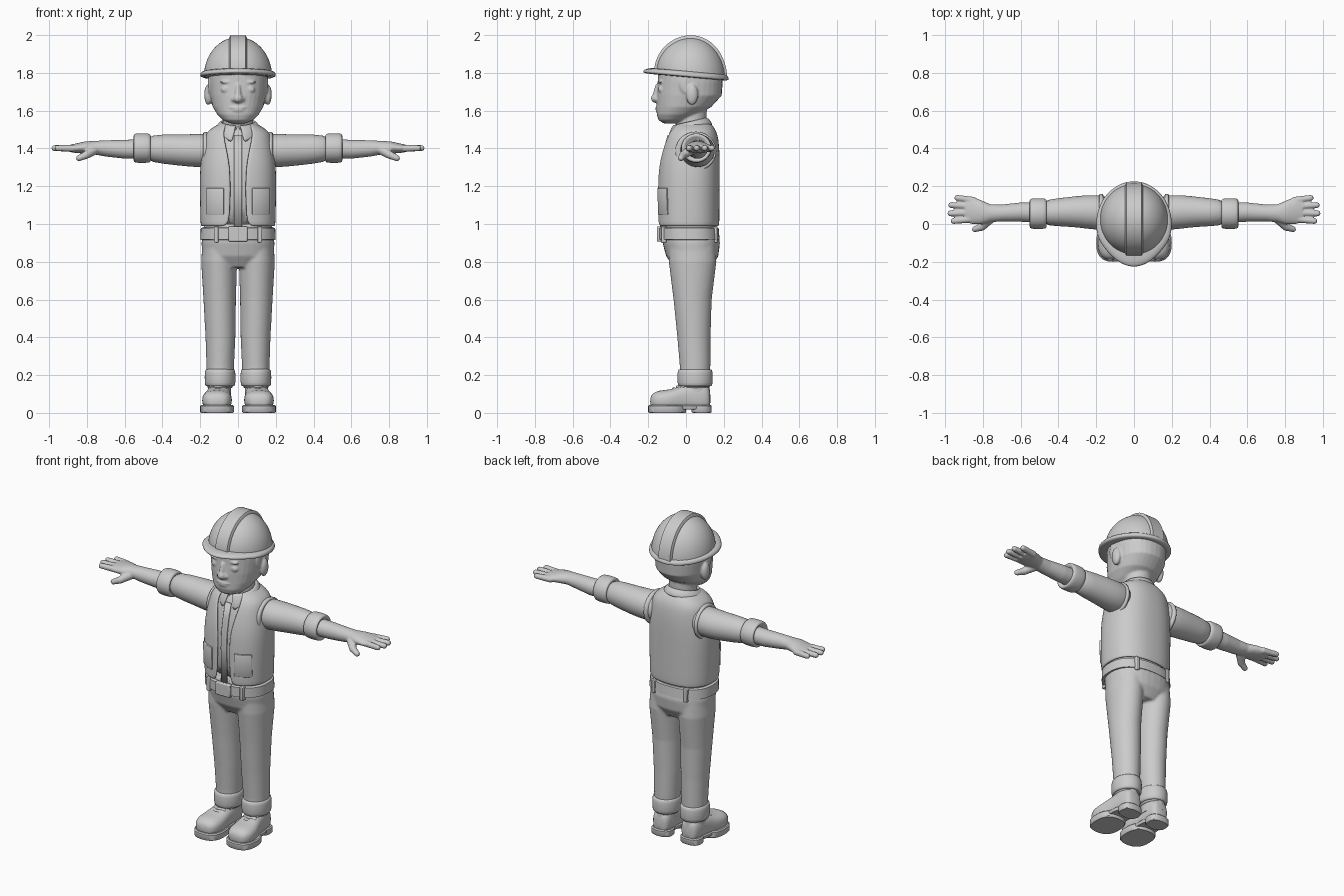
import bpy, bmesh
from math import sin, cos, pi, asin
from mathutils import Matrix, Vector

AXES = {'z': lambda u, v, w: (u, v, w), 'x': lambda u, v, w: (w, u, v), 'y': lambda u, v, w: (u, w, v)}


def loft(bm, rings, axis='z', n=32, p=2.0):
    """Skin (pos, c1, c2, r1, r2[, x0[, x1]]) superellipse rings; x0/x1 make an open sheet."""
    rows, is_open = [], len(rings[0]) > 5
    for r in rings:
        w, c1, c2, r1, r2 = r[:5]
        t = [asin(min(1, x / r1) ** (p / 2)) for x in r[5:]]
        t0 = t[0] if t else 0
        t1 = t[1] if len(t) > 1 else 2 * pi - t0
        row = []
        for i in range(n + is_open):
            a = t0 + (t1 - t0) * i / n
            s, c = sin(a), -cos(a)
            u = r1 * abs(s) ** (2 / p) * (1 if s > 0 else -1)
            v = r2 * abs(c) ** (2 / p) * (1 if c > 0 else -1)
            row.append(bm.verts.new(AXES[axis](c1 + u, c2 + v, w)))
        rows.append(row)
    for a, b in zip(rows, rows[1:]):
        for i in range(n):
            j = (i + 1) % len(a)
            bm.faces.new((a[i], a[j], b[j], b[i]))
    if not is_open:
        bm.faces.new(rows[0][::-1])
        bm.faces.new(rows[-1])
    return rows


def ball(bm, c, r):
    m = Matrix.Translation(c) @ Matrix.Diagonal((*r, 1))
    bmesh.ops.create_uvsphere(bm, u_segments=20, v_segments=12, radius=1, matrix=m)


def rod(bm, a, b, r1, r2):
    a, b = Vector(a), Vector(b)
    m = Matrix.Translation((a + b) / 2) @ (b - a).to_track_quat('Z', 'Y').to_matrix().to_4x4()
    bmesh.ops.create_cone(bm, cap_ends=True, segments=16, radius1=r1, radius2=r2, depth=(b - a).length, matrix=m)
    ball(bm, a, (r1,) * 3)
    ball(bm, b, (r2,) * 3)


def box(bm, c, s):
    bmesh.ops.create_cube(bm, size=1, matrix=Matrix.Translation(c) @ Matrix.Diagonal((*s, 1)))


def finish(bm, name, mirror=False, subsurf=0, voxel=0, thick=0, bevel=0):
    bmesh.ops.recalc_face_normals(bm, faces=bm.faces[:])
    me = bpy.data.meshes.new(name)
    bm.to_mesh(me)
    bm.free()
    me.shade_smooth()
    ob = bpy.data.objects.new(name, me)
    bpy.context.collection.objects.link(ob)
    if not subsurf and not voxel:
        me.set_sharp_from_angle(angle=0.7)
    if thick:
        m = ob.modifiers.new('Solidify', 'SOLIDIFY')
        m.thickness, m.offset = thick, 0
    if bevel:
        m = ob.modifiers.new('Bevel', 'BEVEL')
        m.width, m.segments = bevel, 2
    if subsurf:
        m = ob.modifiers.new('Subsurf', 'SUBSURF')
        m.levels = m.render_levels = subsurf
    if voxel:
        m = ob.modifiers.new('Remesh', 'REMESH')
        m.mode, m.voxel_size, m.use_smooth_shade = 'VOXEL', voxel, True
        m = ob.modifiers.new('Smooth', 'SMOOTH')
        m.factor, m.iterations = 0.5, 3
    if mirror:
        ob.modifiers.new('Mirror', 'MIRROR')
    return ob


# Head: skull, neck, ears and face fused together
bm = bmesh.new()
loft(bm, [(1.533, 0, -.085, .04, .035), (1.55, 0, -.07, .08, .075), (1.58, 0, -.045, .11, .11),
          (1.62, 0, -.01, .134, .144), (1.68, 0, .017, .149, .172), (1.75, 0, .022, .155, .172),
          (1.82, 0, .022, .155, .17), (1.9, 0, .022, .12, .13)], p=2.2)
loft(bm, [(1.44, 0, .03, .085, .08), (1.55, 0, .03, .08, .08), (1.65, 0, .03, .08, .08)])
ball(bm, (0, -.16, 1.665), (.026, .026, .024))
rod(bm, (0, -.15, 1.73), (0, -.162, 1.67), .013, .018)
ball(bm, (0, -.15, 1.617), (.045, .012, .007))
ball(bm, (0, -.148, 1.603), (.035, .014, .008))
for s in (-1, 1):
    ball(bm, (s * .157, .032, 1.685), (.022, .032, .055))
    ball(bm, (s * .022, -.153, 1.66), (.015, .015, .013))
    ball(bm, (s * .06, -.135, 1.713), (.03, .012, .018))
    ball(bm, (s * .062, -.136, 1.752), (.036, .012, .008))
    ball(bm, (s * .15, -.005, 1.74), (.01, .03, .05))
finish(bm, 'head', voxel=.006)


# Hard hat: dome, centre ridge and brim, all tipped down to the rear
def tip(bm):
    for v in bm.verts:
        v.co.z -= .09 * v.co.y * max(0, min(1, (2 - v.co.z) / .2))


bm = bmesh.new()
loft(bm, [(1.785 + .205 * sin(a), 0, .025, .18 * cos(a), .187 * cos(a))
          for a in [pi / 2 * i / 14.2 for i in range(15)]], n=48)
tip(bm)
finish(bm, 'helmet_dome')
bm = bmesh.new()
loft(bm, [(x, .025, 1.79, ry, rz) for x, ry, rz in
          [(-.047, .18, .198), (-.04, .193, .209), (.04, .193, .209), (.047, .18, .198)]], 'x', 64)
for v in bm.verts:
    v.co.z = max(v.co.z, 1.785)
tip(bm)
finish(bm, 'helmet_ridge')
bm = bmesh.new()
loft(bm, [(1.776, 0, 0, .188, .215), (1.782, 0, 0, .2, .226), (1.794, 0, 0, .201, .227),
          (1.803, 0, .005, .195, .215), (1.815, 0, .02, .183, .192)], n=48)
for v in bm.verts:
    v.co.x *= 1 - 1.2 * max(0, -v.co.y - .08)
tip(bm)
finish(bm, 'helmet_brim', subsurf=1)

# Shirt body with front placket
bm = bmesh.new()
loft(bm, [(.96, 0, .013, .18, .143), (1.2, 0, .013, .187, .148), (1.3, 0, .016, .185, .146),
          (1.38, 0, .023, .175, .138), (1.45, 0, .03, .16, .125), (1.49, 0, .033, .145, .11),
          (1.53, 0, .035, .085, .08)], p=2.4)
finish(bm, 'shirt', subsurf=1)
bm = bmesh.new()
loft(bm, [(.96, 0, .013, .18, .147, 0, .02), (1.2, 0, .013, .187, .152, 0, .02),
          (1.3, 0, .016, .185, .15, 0, .02), (1.38, 0, .023, .175, .142, 0, .02),
          (1.47, 0, .03, .155, .125, 0, .02)], n=4, p=2.4)
finish(bm, 'shirt_placket', mirror=True, thick=.006)

# Collar: folded sheet, dropping to two points in front
bm = bmesh.new()
stand, top, flap, edge = loft(bm, [(1.49, 0, .02, .088, .088, .008), (1.545, 0, .02, .084, .084, .008),
                                   (1.54, 0, .02, .095, .095, .012), (1.5, 0, .016, .118, .122, .03)])
for v in bm.verts:
    v.co.z += .22 * (v.co.y - .03)
for i, v in enumerate(edge):
    v.co.z -= .045 * max(0, 1 - min(i, len(edge) - 1 - i) / 5)
finish(bm, 'collar', thick=.012, subsurf=1)

# Vest: open shell with rounded lower corners
bm = bmesh.new()
loft(bm, [(.99, 0, .013, .188, .153, .075), (1.0, 0, .013, .191, .156, .055), (1.03, 0, .013, .192, .157, .042),
          (1.2, 0, .013, .196, .158, .038), (1.3, 0, .016, .194, .156, .042), (1.38, 0, .023, .184, .148, .056),
          (1.45, 0, .03, .172, .135, .072), (1.485, 0, .033, .16, .122, .074), (1.508, 0, .034, .125, .108, .07),
          (1.53, 0, .035, .088, .09, .06)], n=48, p=2.4)
finish(bm, 'vest', thick=.014, subsurf=1)
bm = bmesh.new()
loft(bm, [(z, 0, .013, r, r - .038, .075, .165) for z, r in [(1.05, .2), (1.12, .202), (1.19, .204)]], n=10, p=2.4)
finish(bm, 'vest_pocket', mirror=True, thick=.012, bevel=.003)

# Vest armhole rims
bm = bmesh.new()
loft(bm, [(.15, .05, 1.385, .112, .108), (.178, .052, 1.385, .11, .105), (.187, .054, 1.385, .102, .097),
          (.18, .055, 1.386, .085, .083)], 'x')
finish(bm, 'armhole_rim', mirror=True, subsurf=1)

# Sleeves and rolled cuffs
bm = bmesh.new()
loft(bm, [(.1, .055, 1.39, .085, .085), (.2, .062, 1.388, .095, .09), (.3, .066, 1.391, .083, .083),
          (.4, .062, 1.397, .074, .078), (.5, .06, 1.4, .066, .066)], 'x')
finish(bm, 'sleeve', mirror=True, subsurf=1)


def cuff(name, axis, lo, hi, c, r):
    bm = bmesh.new()
    prof = [(lo + .02, .6), (lo, .75), (lo, .93), (lo + .012, 1), (hi - .012, 1), (hi, .93), (hi, .75), (hi - .02, .6)]
    loft(bm, [(w, *c, r[0] * k, r[1] * k) for w, k in prof], axis)
    finish(bm, name, mirror=True, subsurf=1)


cuff('sleeve_cuff', 'x', .463, .553, (.055, 1.402), (.082, .079))
cuff('trouser_cuff', 'z', .14, .232, (.095, .048), (.082, .094))

# Forearm and hand fused together
bm = bmesh.new()
loft(bm, [(.48, .06, 1.397, .055, .052), (.6, .063, 1.396, .051, .05), (.7, .058, 1.4, .045, .043),
          (.76, .057, 1.404, .047, .036), (.81, .062, 1.405, .064, .032), (.86, .073, 1.401, .073, .025),
          (.895, .077, 1.4, .064, .018)], 'x')
for y0, x1, y1 in [(.027, .955, .016), (.06, .972, .056), (.093, .968, .1), (.125, .935, .138)]:
    rod(bm, (.85, y0, 1.4), (x1, y1, 1.402), .019, .016)
rod(bm, (.765, .025, 1.39), (.805, -.015, 1.365), .026, .021)
rod(bm, (.805, -.015, 1.365), (.842, -.027, 1.349), .021, .016)
finish(bm, 'hand', mirror=True, voxel=.005)

# Trousers: pelvis and legs fused together
bm = bmesh.new()
loft(bm, [(1.0, 0, .015, .18, .145), (.9, 0, .028, .193, .152), (.83, 0, .033, .19, .138), (.77, 0, .035, .12, .1)],
     p=2.3)
for s in (-1, 1):
    loft(bm, [(.92, s * .097, .03, .09, .125), (.8, s * .1, .035, .095, .126), (.6, s * .097, .035, .086, .101),
              (.4, s * .093, .042, .079, .088), (.25, s * .094, .048, .073, .081), (.13, s * .095, .048, .068, .078)])
finish(bm, 'trousers', voxel=.008)

# Belt, buckle and loops
bm = bmesh.new()
loft(bm, [(.915, 0, .018, .185, .148), (.918, 0, .018, .2, .16), (.978, 0, .015, .197, .158),
          (.982, 0, .015, .185, .148)], n=48, p=2.4)
finish(bm, 'belt')
bm = bmesh.new()
box(bm, (0, -.142, .947), (.1, .025, .08))
finish(bm, 'belt_buckle', bevel=.006)
bm = bmesh.new()
box(bm, (.115, -.118, .945), (.024, .03, .085))
box(bm, (.11, .152, .945), (.024, .03, .085))
finish(bm, 'belt_loop', mirror=True, bevel=.004)

# Boots: upper, tongue and laces, then the sole with its arch gap
bm = bmesh.new()
loft(bm, [(-.19, .112, .06, .035, .022), (-.175, .112, .064, .06, .042), (-.14, .112, .066, .078, .054),
          (-.09, .111, .066, .08, .056), (-.04, .107, .073, .07, .065), (.01, .101, .083, .062, .075),
          (.08, .099, .085, .06, .078), (.115, .098, .08, .052, .07), (.13, .098, .07, .035, .045)], 'y', p=2.5)
for v in bm.verts:
    v.co.z = max(v.co.z, .02)
finish(bm, 'boot_upper', mirror=True, subsurf=1)
bm = bmesh.new()
loft(bm, [(.08, .098, .045, .062, .085), (.2, .096, .048, .06, .07)])
for y, z in [(-.065, .128), (-.045, .137), (-.025, .148)]:
    rod(bm, (.068, y + .012, z - .008), (.105, y, z), .008, .008)
    rod(bm, (.105, y, z), (.142, y + .012, z - .008), .008, .008)
finish(bm, 'boot_ankle_and_laces', mirror=True)
bm = bmesh.new()
for lo, cx, cy, rx, ry in [(0, .111, -.1, .089, .1), (0, .1, .083, .066, .053), (.018, .104, -.01, .066, .1)]:
    loft(bm, [(lo, cx, cy, rx - .004, ry - .004), (lo + .005, cx, cy, rx, ry), (.036, cx, cy, rx, ry),
              (.042, cx, cy, rx - .006, ry - .006)], n=40, p=2.5)
finish(bm, 'boot_sole', mirror=True)
